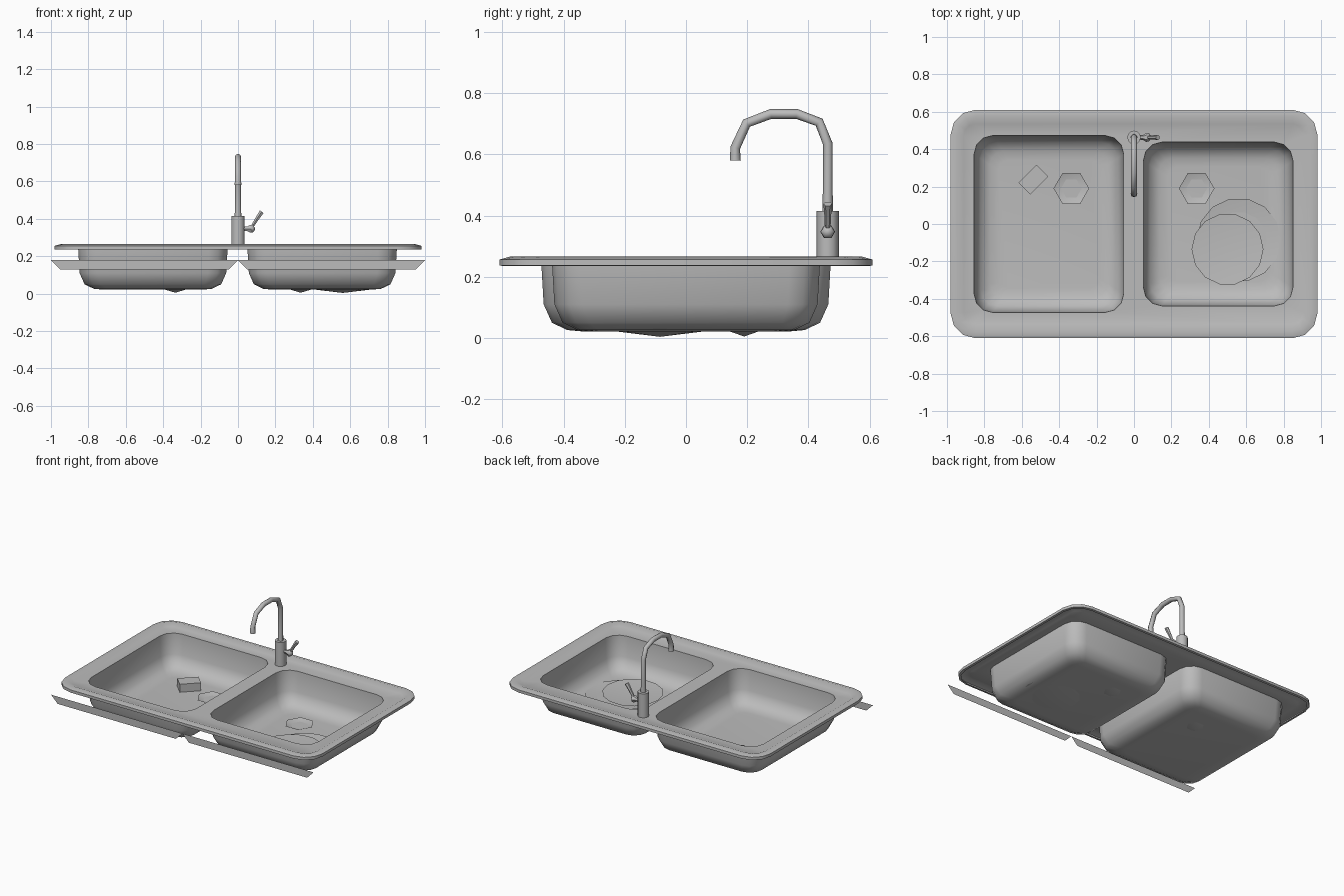
import bpy, bmesh, math
from mathutils import Vector, Matrix

cube = bpy.data.objects.get("Cube")
if cube:
    bpy.data.objects.remove(cube, do_unlink=True)

steel = bpy.data.materials.new("brushed_steel")
GREY = (0.5, 0.5, 0.5, 1)
steel.use_nodes = True
steel.diffuse_color = GREY
steel.node_tree.nodes["Principled BSDF"].inputs["Base Color"].default_value = GREY


def finish(name, bm, angle=40):
    """Turn a bmesh into a shaded steel object."""
    mesh = bpy.data.meshes.new(name)
    bm.to_mesh(mesh)
    bm.free()
    mesh.materials.append(steel)
    obj = bpy.data.objects.new(name, mesh)
    bpy.context.collection.objects.link(obj)
    bpy.ops.object.select_all(action='DESELECT')
    obj.select_set(True)
    bpy.context.view_layer.objects.active = obj
    if angle:
        bpy.ops.object.shade_smooth_by_angle(angle=math.radians(angle))
    return obj


def rounded_ring(bm, cx, cy, hx, hy, r, z, steps=3):
    """Rounded rectangle of vertices, counter-clockwise from above."""
    ring = []
    for k, (sx, sy) in enumerate([(1, 1), (-1, 1), (-1, -1), (1, -1)]):
        for i in range(steps + 1):
            a = math.pi / 2 * (k + i / steps)
            ring.append(bm.verts.new((cx + sx * (hx - r) + r * math.cos(a),
                                      cy + sy * (hy - r) + r * math.sin(a), z)))
    return ring


def bridge(bm, a, b):
    n = len(a)
    for i in range(n):
        j = (i + 1) % n
        bm.faces.new((a[i], a[j], b[j], b[i]))


def loop_edges(bm, ring):
    return [bm.edges.get((v, ring[i - 1])) for i, v in enumerate(ring)]


# Sink body: raised rim, flat deck and two bowls in one sheet
DECK = 0.25
FLOOR = 0.022
bm = bmesh.new()
rim = [rounded_ring(bm, 0, 0, hx, hy, r, z) for hx, hy, r, z in [
    (0.965, 0.595, 0.12, 0.235), (0.98, 0.61, 0.13, 0.237),
    (0.98, 0.61, 0.13, 0.256), (0.945, 0.575, 0.10, 0.266),
    (0.91, 0.535, 0.06, DECK)]]
for a, b in zip(rim, rim[1:]):
    bridge(bm, a, b)
deck_edges = loop_edges(bm, rim[-1])

bowls = [(-0.455, 0, 0.4, 0.473), (0.45, 0, 0.4, 0.438)]
bowl_profile = [(0, DECK), (0.008, 0.11), (0.035, 0.05), (0.085, 0.026), (0.13, FLOOR)]
for cx, cy, hx, hy in bowls:
    rings = [rounded_ring(bm, cx, cy, hx - d, hy - d, 0.1 - d * 0.35, z)
             for d, z in bowl_profile]
    for a, b in zip(rings, rings[1:]):
        bridge(bm, a, b)
    bm.faces.new(rings[-1])
    deck_edges += loop_edges(bm, rings[0])
filled = bmesh.ops.triangle_fill(bm, use_beauty=True, use_dissolve=False,
                                 edges=deck_edges, normal=(0, 0, 1))
for f in filled["geom"]:
    if isinstance(f, bmesh.types.BMFace):
        f.normal_update()
        if f.normal.z < 0:
            f.normal_flip()
finish("sink_body", bm, 50)


def dish(name, x, y, radius, z_top, z_tip, sides, tilt=(0, 0)):
    """Shallow open cone, point down."""
    bm = bmesh.new()
    tip = bm.verts.new((x, y, z_tip))
    ring = []
    for i in range(sides):
        a = math.tau * i / sides
        dx, dy = radius * math.cos(a), radius * math.sin(a)
        ring.append(bm.verts.new((x + dx, y + dy, z_top + dx * tilt[0] + dy * tilt[1])))
    for i, v in enumerate(ring):
        bm.faces.new((ring[i - 1], v, tip))
    return finish(name, bm)


# Drains and loose plates in the bowls
dish("drain_right", -0.335, 0.19, 0.095, 0.034, 0.005, 6)
dish("drain_left", 0.335, 0.19, 0.095, 0.034, 0.005, 6)
dish("large_plate", 0.56, -0.085, 0.225, 0.031, 0.004, 14)
dish("small_plate", 0.5, -0.135, 0.192, 0.046, 0.03, 14, (0.02, -0.02))

# Sponge block lying in the larger bowl
bm = bmesh.new()
bmesh.ops.create_cube(bm, size=1, matrix=Matrix.Translation((-0.538, 0.237, 0.052))
                      @ Matrix.Rotation(math.radians(45), 4, 'Z')
                      @ Matrix.Diagonal((0.135, 0.09, 0.055, 1)))
finish("sponge", bm, 0)

# Mounting flanges along the front
for side, x0 in (("right", -1), ("left", 0)):
    bm = bmesh.new()
    bm.faces.new([bm.verts.new((x0 + x, -0.605, z)) for x, z in
                  [(0.05, 0.13), (0.95, 0.13), (1, 0.18), (0, 0.18)]])
    finish("front_flange_" + side, bm, 0)


def tube(name, points, radii, sides=8):
    """Sweep a circle along a path, capped at both ends."""
    bm = bmesh.new()
    pts = [Vector(p) for p in points]
    rings = []
    for i, p in enumerate(pts):
        t = (pts[min(i + 1, len(pts) - 1)] - pts[max(i - 1, 0)]).normalized()
        side = Vector((0, 1, 0)) if abs(t.x) > 0.2 else Vector((1, 0, 0))
        u = (side - t * side.dot(t)).normalized()
        w = t.cross(u)
        rings.append([bm.verts.new(p + radii[i] * (u * math.cos(a) + w * math.sin(a)))
                      for a in (math.tau * k / sides for k in range(sides))])
    for a, b in zip(rings, rings[1:]):
        bridge(bm, a, b)
    bm.faces.new(rings[0][::-1])
    bm.faces.new(rings[-1])
    return finish(name, bm, 50)


# Tap: body, curved spout, side hub and lever
TY = 0.463
tube("tap_body", [(0, TY, DECK), (0, TY, 0.415)], [0.036, 0.036], 12)
spout = [(TY, 0.41), (TY, 0.48), (TY, 0.635), (0.435, 0.705), (0.362, 0.732),
         (0.277, 0.732), (0.198, 0.702), (0.161, 0.622), (0.161, 0.58)]
tube("tap_spout", [(0, y, z) for y, z in spout], [0.018] + [0.016] * 7 + [0.018])
tube("tap_hub", [(x, TY, 0.347) for x in (0.03, 0.05, 0.065, 0.08, 0.09)],
     [0.012, 0.014, 0.024, 0.022, 0.008], 6)
tube("tap_lever", [(0.072, TY, 0.352), (0.1, TY, 0.398), (0.127, TY, 0.438)],
     [0.009, 0.011, 0.014], 6)
